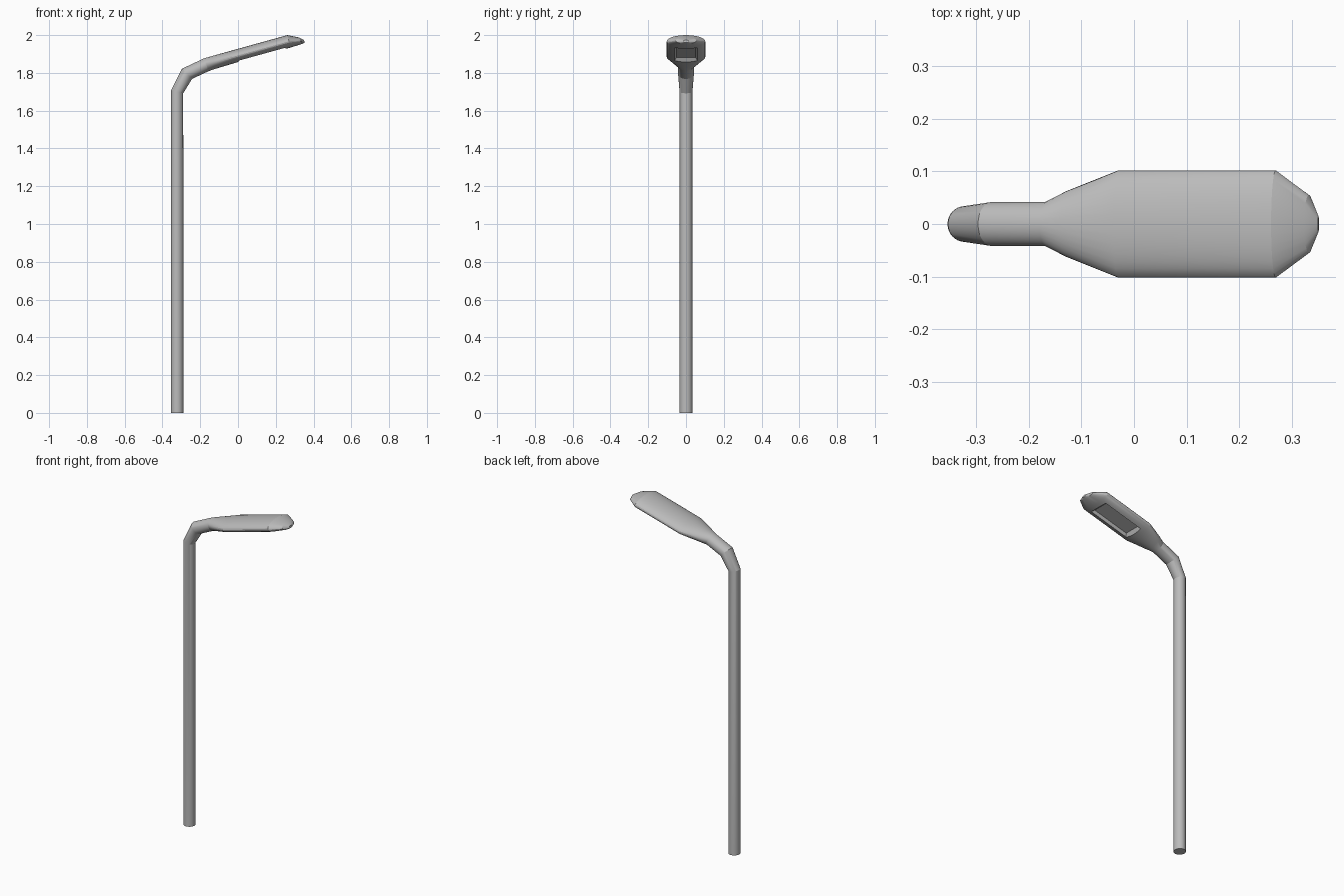
import bpy, bmesh, math
from mathutils import Vector, Matrix

if "Cube" in bpy.data.objects:
    bpy.data.objects.remove(bpy.data.objects["Cube"], do_unlink=True)

grey = bpy.data.materials.new("galvanised grey")
grey.use_nodes = True
grey.diffuse_color = (0.5, 0.5, 0.5, 1)
grey.node_tree.nodes["Principled BSDF"].inputs["Base Color"].default_value = (0.5, 0.5, 0.5, 1)

SIDES = 32
HEAD_TILT = math.radians(15.5)


def add_object(name, bm):
    bmesh.ops.recalc_face_normals(bm, faces=bm.faces)
    mesh = bpy.data.meshes.new(name)
    bm.to_mesh(mesh)
    bm.free()
    mesh.materials.append(grey)
    obj = bpy.data.objects.new(name, mesh)
    bpy.context.collection.objects.link(obj)
    return obj


def loft(name, sections):
    """Skin elliptical sections: x, z, tilt of path in degrees, half width, half thickness."""
    bm = bmesh.new()
    rings = []
    for x, z, tilt, width, thick in sections:
        a = math.radians(tilt)
        up = Vector((-math.sin(a), 0, math.cos(a)))
        ring = []
        for i in range(SIDES):
            t = math.tau * i / SIDES
            ring.append(bm.verts.new(Vector((x, math.cos(t) * width, z)) + up * math.sin(t) * thick))
        rings.append(ring)
    for low, high in zip(rings, rings[1:]):
        for i in range(SIDES):
            j = (i + 1) % SIDES
            bm.faces.new((low[i], low[j], high[j], high[i]))
    bm.faces.new(rings[0])
    bm.faces.new(rings[-1])
    return add_object(name, bm)


# Pole, bent neck, flattened lamp head and nose in one skin
lamp = loft("lamp_post", [
    (-0.322, 0, 90, 0.034, 0.033),
    (-0.322, 1.7, 76, 0.034, 0.033),
    (-0.27, 1.795, 45, 0.042, 0.038),
    (-0.168, 1.843, 20, 0.042, 0.036),
    (-0.13, 1.855, 15.5, 0.062, 0.035),
    (-0.03, 1.884, 15.5, 0.102, 0.034),
    (0.27, 1.967, 15.5, 0.102, 0.034),
    (0.333, 1.971, 30, 0.055, 0.019),
    (0.351, 1.967, 10, 0.015, 0.007),
])

# Tapered cutter for the light recess under the head
bm = bmesh.new()
bmesh.ops.create_cube(bm, size=1)
for v in bm.verts:
    inner = v.co.z > 0
    v.co.x *= 0.23 if inner else 0.29
    v.co.y *= 0.10 if inner else 0.15
    v.co.z = -0.012 if inner else -0.05
bm.transform(Matrix.Translation((0.12, 0, 1.925)) @ Matrix.Rotation(-HEAD_TILT, 4, "Y"))
cutter = add_object("recess_cutter", bm)
cutter.hide_render = True
cutter.hide_viewport = True

recess = lamp.modifiers.new("light_recess", "BOOLEAN")
recess.operation = "DIFFERENCE"
recess.solver = "EXACT"
recess.object = cutter

# Bake the recess, then smooth the gentle curves only
bpy.context.view_layer.objects.active = lamp
lamp.select_set(True)
bpy.ops.object.modifier_apply(modifier=recess.name)
bpy.data.objects.remove(cutter, do_unlink=True)
bpy.ops.object.shade_smooth_by_angle(angle=math.radians(20))
